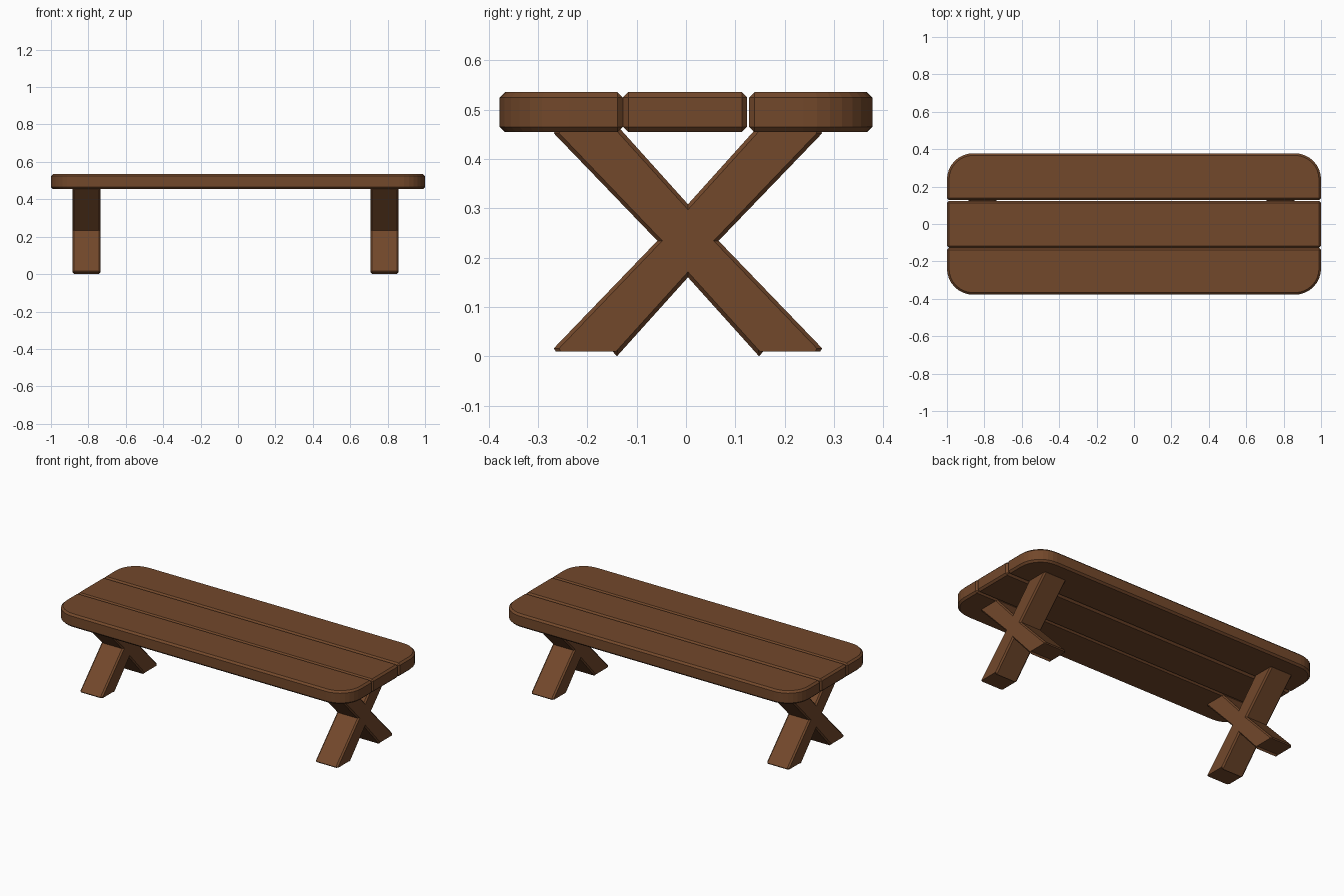
import bpy
from math import sin, cos, pi, radians

if "Cube" in bpy.data.objects:
    bpy.data.objects.remove(bpy.data.objects["Cube"])

wood = bpy.data.materials.new("wood")
wood.diffuse_color = (0.17, 0.065, 0.024, 1)
wood.use_nodes = True
wood.node_tree.nodes["Principled BSDF"].inputs["Base Color"].default_value = wood.diffuse_color


def make(name, verts, faces):
    me = bpy.data.meshes.new(name)
    me.from_pydata(verts, [], faces)
    me.materials.append(wood)
    ob = bpy.data.objects.new(name, me)
    bpy.context.collection.objects.link(ob)
    return ob


def loft(name, rings):
    """Join equal-length point rings into a closed solid."""
    n = len(rings[0])
    verts = [p for r in rings for p in r]
    faces = [[k * n + i, k * n + (i + 1) % n, (k + 1) * n + (i + 1) % n, (k + 1) * n + i]
             for k in range(len(rings) - 1) for i in range(n)]
    faces += [list(range(n))[::-1], list(range(len(verts) - n, len(verts)))]
    return make(name, verts, faces)


def plank(name, outline):
    ob = loft(name, [[(x, y, z) for x, y in outline] for z in (0.454, 0.535)])
    b = ob.modifiers.new("bevel", 'BEVEL')
    b.width = 0.011
    b.segments = 1
    b.limit_method = 'ANGLE'
    b.angle_limit = radians(30)


# Seat planks: square middle, outer ones rounded at the outside corners
plank("middle_plank", [(-1, -0.128), (1, -0.128), (1, 0.124), (-1, 0.124)])
R, SEG = 0.14, 8
arc = [(R * sin(a), R * cos(a)) for a in (pi / 2 * i / SEG for i in range(SEG + 1))]
right = [(1 - R + dx, 0.378 - R + dy) for dx, dy in arc][::-1]
left = [(-x, y) for x, y in right[::-1]]
back = [(-1, 0.128), (1, 0.128)] + right + left
plank("back_plank", back)
plank("front_plank", [(-x, -y) for x, y in back])

# Crossed legs: one quarter of the X profile, mirrored into a full outline
CY, CZ = 0.004, 0.234
outer = [(0, .160), (.144, .0), (.153, .01), (.268, .01), (.272, .016), (.062, .234)]
inner = [(0, .171), (.143, .013), (.146, .01), (.258, .01), (.261, .016), (.052, .234)]


def full(q):
    q = [(y, z - CZ) for y, z in q]
    pts = q + [(y, -z) for y, z in q[-2::-1]]
    pts += [(-y, z) for y, z in pts[-2:0:-1]]
    return [(y + CY, z + CZ) for y, z in pts]


for name, x in (("left_legs", -0.81), ("right_legs", 0.783)):
    loft(name, [[(x + dx, y, z) for y, z in full(q)]
                for dx, q in ((-.075, inner), (-.066, outer), (.066, outer), (.075, inner))])
